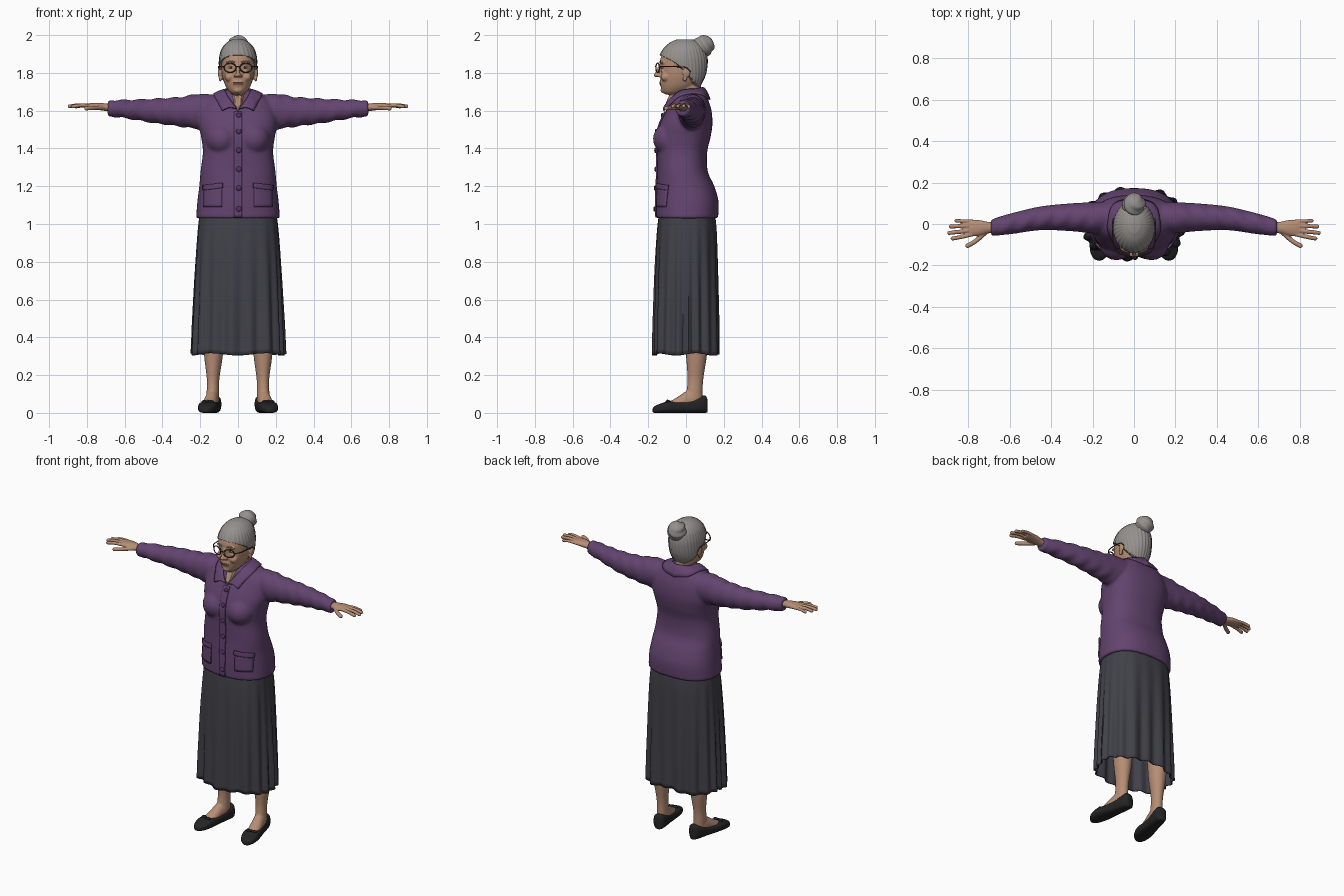
import bpy, bmesh, math
from mathutils import Vector, Matrix
from mathutils.bvhtree import BVHTree

if "Cube" in bpy.data.objects:
    bpy.data.objects.remove(bpy.data.objects["Cube"])


def material(name, *rgb):
    m = bpy.data.materials.new(name)
    m.diffuse_color = (*rgb, 1)
    m.use_nodes = True
    m.node_tree.nodes["Principled BSDF"].inputs["Base Color"].default_value = m.diffuse_color
    return m


SKIN = material("skin", 0.47, 0.27, 0.175)
HAIR = material("grey hair", 0.30, 0.28, 0.265)
WOOL = material("purple wool", 0.125, 0.058, 0.16)
BUTTON = material("dark purple", 0.085, 0.038, 0.115)
SKIRT = material("charcoal cloth", 0.052, 0.052, 0.066)
SHOE = material("black leather", 0.018, 0.018, 0.019)
FRAME = material("brown frame", 0.07, 0.04, 0.025)
EYE = material("eye white", 0.5, 0.45, 0.4)
LIPS = material("lips", 0.33, 0.14, 0.105)


def spline(rows, steps):
    """Catmull-Rom interpolation of equally long tuples."""
    out = []
    for i in range(len(rows) - 1):
        a, b, c, d = rows[max(i - 1, 0)], rows[i], rows[i + 1], rows[min(i + 2, len(rows) - 1)]
        for k in range(steps):
            t = k / steps
            out.append([0.5 * (2 * q + (r - p) * t + (2 * p - 5 * q + 4 * r - s) * t * t
                               + (3 * q - p - 3 * r + s) * t ** 3) for p, q, r, s in zip(a, b, c, d)])
    return out + [list(rows[-1])]


def skin_rings(bm, rings, caps=True, closed=False):
    vs = [[bm.verts.new(p) for p in r] for r in rings]
    n = len(vs[0])
    for a, b in zip(vs, vs[1:] + (vs[:1] if closed else [])):
        for i in range(n):
            bm.faces.new((a[i], a[(i + 1) % n], b[(i + 1) % n], b[i]))
    if caps and not closed:
        bm.faces.new(vs[0])
        bm.faces.new(vs[-1])


def loft(bm, rows, axis="z", n=48, steps=6, e=2.0, caps=True):
    """Rows are (position on axis, u min, u max, v min, v max) of a superellipse."""
    rings = []
    for t, u0, u1, v0, v1 in spline(rows, steps):
        ring = []
        for i in range(n):
            a = 2 * math.pi * i / n
            c, s = math.cos(a), math.sin(a)
            u = (u0 + u1) / 2 + (u1 - u0) / 2 * math.copysign(abs(c) ** (2 / e), c)
            v = (v0 + v1) / 2 + (v1 - v0) / 2 * math.copysign(abs(s) ** (2 / e), s)
            ring.append({"z": (u, v, t), "x": (t, u, v), "y": (u, t, v)}[axis])
        rings.append(ring)
    skin_rings(bm, rings, caps)


def sym(rows):
    """(z, half width, y front, y back) to full loft rows."""
    return [(z, -w, w, f, b) for z, w, f, b in rows]


def ball(bm, c, r):
    return bmesh.ops.create_uvsphere(bm, u_segments=24, v_segments=16, radius=1,
                                     matrix=Matrix.Translation(c) @ Matrix.Diagonal((*r, 1)))["verts"]


def tube(bm, pts, r, ref=(0, 0, 1), n=10, steps=5, closed=False):
    pts = [Vector(p) for p in (pts if closed else spline(pts, steps))]
    rings, m = [], len(pts)
    for i, p in enumerate(pts):
        nxt = pts[(i + 1) % m] if closed else pts[min(i + 1, m - 1)]
        prv = pts[i - 1] if closed else pts[max(i - 1, 0)]
        side = (nxt - prv).cross(Vector(ref)).normalized()
        up = side.cross(nxt - prv).normalized()
        rings.append([p + r * (math.cos(k * math.tau / n) * side + math.sin(k * math.tau / n) * up)
                      for k in range(n)])
    skin_rings(bm, rings, closed=closed)


def finish(name, bm, mat, voxel=0, smooth=0, solid=0):
    bmesh.ops.recalc_face_normals(bm, faces=bm.faces)
    me = bpy.data.meshes.new(name)
    bm.to_mesh(me)
    bm.free()
    me.materials.append(mat)
    me.shade_smooth()
    me.set_sharp_from_angle(angle=math.radians(45))
    ob = bpy.data.objects.new(name, me)
    bpy.context.collection.objects.link(ob)
    if voxel:
        m = ob.modifiers.new("blend", "REMESH")
        m.mode, m.voxel_size, m.use_smooth_shade = "VOXEL", voxel, True
    if smooth:
        m = ob.modifiers.new("soften", "SMOOTH")
        m.factor, m.iterations = 0.5, smooth
    if solid:
        m = ob.modifiers.new("thickness", "SOLIDIFY")
        m.thickness, m.offset = solid, 0
    return ob


# Cardigan body, bust and sleeves blended into one
bm = bmesh.new()
loft(bm, sym([(1.03, .222, -.158, .170), (1.12, .215, -.158, .172), (1.2, .205, -.155, .15),
              (1.28, .198, -.152, .115), (1.38, .186, -.153, .112), (1.46, .195, -.155, .13),
              (1.53, .208, -.138, .14), (1.6, .20, -.105, .135), (1.65, .175, -.08, .12),
              (1.69, .12, -.055, .105), (1.71, .07, -.03, .09)]), n=64, e=2.4)
for s in (-1, 1):
    ball(bm, (s * .085, -.088, 1.45), (.085, .087, .085))
    sl = bmesh.new()
    loft(sl, [(.10, -.04, .11, 1.53, 1.68), (.20, -.045, .105, 1.505, 1.69), (.30, -.035, .10, 1.515, 1.673),
              (.45, -.03, .085, 1.535, 1.663), (.60, -.05, .05, 1.56, 1.657), (.69, -.058, .022, 1.57, 1.654)],
         "x", steps=10)
    for v in sl.verts:  # soft wrinkles
        if .2 < v.co.x < .66:
            v.co.z += .004 * math.sin(v.co.x * 75 + v.co.y * 40)
        v.co.x *= s
    me = bpy.data.meshes.new("tmp")
    bmesh.ops.recalc_face_normals(sl, faces=sl.faces)
    sl.to_mesh(me)
    bm.from_mesh(me)
    sl.free()
    bpy.data.meshes.remove(me)
cardigan = finish("cardigan", bm, WOOL, .009, 4)

dg = bpy.context.evaluated_depsgraph_get()
dg.update()
tree = BVHTree.FromObject(cardigan, dg)


def front(x, z, off=0.0):
    hit = tree.ray_cast(Vector((x, -1, z)), Vector((0, 1, 0)))[0]
    return Vector((x, (hit.y if hit else -.1) - off, z))


def patch(name, x0, x1, z0, z1, off, tilt=0.0, mat=WOOL):
    """Cloth plate following the cardigan front."""
    bm = bmesh.new()
    nx, nz = 8, max(4, int((z1 - z0) / .015))
    g = [[bm.verts.new(front(x0 + (x1 - x0) * i / nx, z0 + (z1 - z0) * j / nz + tilt * (i / nx - .5), off))
          for i in range(nx + 1)] for j in range(nz + 1)]
    for j in range(nz):
        for i in range(nx):
            bm.faces.new((g[j][i], g[j][i + 1], g[j + 1][i + 1], g[j + 1][i]))
    finish(name, bm, mat, solid=.008)


# Button band, pockets and buttons
patch("button_band", -.02, .02, 1.035, 1.595, .003)
for s, side in ((-1, "right"), (1, "left")):
    a, b = sorted((s * .085, s * .18))
    patch(side + "_pocket", a, b, 1.09, 1.20, .004)
    patch(side + "_pocket_flap", a - .004, b + .004, 1.185, 1.212, .009, s * -.012)
bm = bmesh.new()
for z in (1.08, 1.19, 1.29, 1.39, 1.49, 1.575):
    ball(bm, front(.004, z, .008), (.014, .007, .014))
finish("buttons", bm, BUTTON)

# Collar
bm = bmesh.new()
inner = spline([(.006, -.118, 1.612), (.045, -.085, 1.665), (.066, -.01, 1.70), (.055, .06, 1.72), (0, .092, 1.725)], 6)
outer = spline([(.085, -.122, 1.602), (.108, -.075, 1.645), (.12, .01, 1.675), (.085, .095, 1.67), (0, .13, 1.66)], 6)
for s in (-1, 1):
    g = []
    for p, q in zip(inner, outer):
        row = [Vector(p).lerp(Vector(q), k / 5) + Vector((0, 0, .012 * math.sin(math.pi * k / 5))) for k in range(6)]
        g.append([bm.verts.new((s * v.x, v.y, v.z)) for v in row])
    for a, b in zip(g, g[1:]):
        for k in range(5):
            bm.faces.new((a[k], a[k + 1], b[k + 1], b[k]))
bmesh.ops.remove_doubles(bm, verts=bm.verts, dist=.0005)
collar = finish("collar", bm, WOOL)
m = collar.modifiers.new("lie_on_cardigan", "SHRINKWRAP")
m.target, m.wrap_mode, m.offset = cardigan, "OUTSIDE", .007
collar.modifiers.new("thickness", "SOLIDIFY").thickness = .009

# Skirt with hanging folds
bm = bmesh.new()
loft(bm, sym([(.31, .24, -.165, .165), (.5, .232, -.162, .164), (.75, .222, -.158, .163),
              (.95, .211, -.15, .16), (1.06, .2, -.14, .15)]), n=192, steps=5, e=2.5, caps=False)
for v in bm.verts:
    a = math.atan2(v.co.y / .16, v.co.x / .23)
    k = min(1, (1.06 - v.co.z) / .6)
    f = math.sin(18 * a + 1.2 * math.sin(2 * a) + .5) + .5 * math.sin(7 * a + 1)
    v.co.x += math.cos(a) * .009 * k * f
    v.co.y += math.sin(a) * .009 * k * f
    v.co.z += .006 * k * math.sin(5 * a)
finish("skirt", bm, SKIRT, solid=.006)

# Legs with feet, shoes and bows
for s, side in ((-1, "right"), (1, "left")):
    pivot, turn = Vector((s * .13, .06, 0)), Matrix.Rotation(s * .19, 3, "Z")

    def place(bm):
        bmesh.ops.translate(bm, verts=bm.verts, vec=(s * .13, 0, 0))
        bmesh.ops.rotate(bm, verts=bm.verts, cent=pivot, matrix=turn)

    bm = bmesh.new()
    loft(bm, [(.03, -.03, .03, .01, .09), (.1, -.033, .033, .002, .088), (.18, -.033, .033, .008, .092),
              (.3, -.048, .05, 0, .11), (.42, -.055, .058, -.01, .118), (.62, -.068, .07, -.04, .12)])
    loft(bm, [(.085, -.025, .025, .012, .09), (.04, -.034, .034, .012, .125), (0, -.035, .035, .012, .115),
              (-.05, -.037, .037, .012, .082), (-.10, -.035, .035, .012, .055)], "y")
    place(bm)
    finish(side + "_leg", bm, SKIN, .007, 3)

    bm = bmesh.new()
    loft(bm, [(.112, -.02, .02, .002, .075), (.10, -.034, .034, 0, .092), (.06, -.04, .04, 0, .082),
              (.01, -.041, .041, 0, .066), (-.05, -.047, .047, 0, .06), (-.10, -.051, .051, 0, .06),
              (-.145, -.043, .043, 0, .046), (-.17, -.026, .026, 0, .034), (-.18, -.01, .01, .004, .022)],
         "y", e=2.8)
    place(bm)
    finish(side + "_shoe", bm, SHOE)

    bm = bmesh.new()
    for k in (-1, 1):
        ball(bm, (k * .017, -.098, .06), (.017, .01, .008))
    ball(bm, (0, -.1, .062), (.007, .008, .008))
    place(bm)
    finish(side + "_shoe_bow", bm, SHOE)

# Hands
for s, side in ((-1, "right"), (1, "left")):
    bm = bmesh.new()
    loft(bm, [(.64, -.045, .008, 1.592, 1.632), (.70, -.045, .01, 1.598, 1.638), (.74, -.055, .018, 1.604, 1.642),
              (.78, -.06, .021, 1.61, 1.64), (.805, -.054, .016, 1.616, 1.634)], "x", n=32)
    fingers = [((.78, -.05, 1.625), (.83, -.062, 1.628), (.875, -.07, 1.622)),
               ((.78, -.03, 1.626), (.84, -.037, 1.63), (.892, -.043, 1.623)),
               ((.78, -.008, 1.626), (.83, -.01, 1.63), (.884, -.012, 1.623)),
               ((.77, .012, 1.624), (.82, .014, 1.626), (.858, .016, 1.62)),
               ((.715, -.04, 1.615), (.765, -.083, 1.615), (.803, -.105, 1.612))]
    for i, f in enumerate(fingers):
        r = (.010, .010, .010, .009, .0115)[i]
        tube(bm, f, r)
        ball(bm, f[-1], (r, r, r))
    for v in bm.verts:
        v.co.x *= s
    finish(side + "_hand", bm, SKIN, .004, 2)

# Head, neck, nose, cheeks, brows and ears blended together
bm = bmesh.new()
loft(bm, sym([(1.60, .01, -.112, 0), (1.63, .03, -.106, .05), (1.66, .042, -.09, .07),
              (1.70, .05, -.068, .08), (1.74, .052, -.06, .08), (1.78, .055, -.05, .08)]))
loft(bm, sym([(1.685, .025, -.108, -.05), (1.70, .046, -.126, 0), (1.73, .066, -.134, .05),
              (1.77, .08, -.136, .075), (1.81, .087, -.135, .085), (1.86, .088, -.138, .09),
              (1.90, .085, -.126, .09), (1.94, .07, -.10, .08), (1.965, .045, -.06, .05)]), e=2.15)
tube(bm, [(0, -.132, 1.84), (0, -.146, 1.815), (0, -.156, 1.793)], .010, ref=(1, 0, 0))
ball(bm, (0, -.155, 1.789), (.014, .016, .012))
ball(bm, (0, -.122, 1.708), (.022, .013, .014))
ball(bm, (0, -.128, 1.748), (.032, .012, .02))
for s in (-1, 1):
    ball(bm, (s * .014, -.145, 1.786), (.010, .012, .009))
    ball(bm, (s * .045, -.108, 1.778), (.026, .026, .024))
    ball(bm, (s * .038, -.124, 1.856), (.026, .012, .008))
    ball(bm, (s * .037, -.122, 1.808), (.018, .010, .006))
    ball(bm, (s * .097, .002, 1.80), (.010, .022, .028))
    ball(bm, (s * .094, -.006, 1.77), (.008, .012, .016))
    tube(bm, [(s * .014, -.07, 1.70), (s * .012, -.092, 1.66), (s * .006, -.108, 1.62)], .007, ref=(1, 0, 0))
finish("head", bm, SKIN, .005, 2)

# Eyes, eyebrows and mouth
for s, side in ((-1, "right"), (1, "left")):
    bm = bmesh.new()
    ball(bm, (s * .037, -.122, 1.829), (.014, .010, .0065))
    finish(side + "_eye", bm, EYE)
    bm = bmesh.new()
    ball(bm, (s * .037, -.130, 1.829), (.006, .0035, .006))
    finish(side + "_iris", bm, FRAME)
    bm = bmesh.new()
    tube(bm, [(s * .018, -.137, 1.856), (s * .04, -.134, 1.863), (s * .06, -.121, 1.855)], .0035)
    finish(side + "_eyebrow", bm, HAIR)
bm = bmesh.new()
for z in (1.741, 1.749):
    ball(bm, (0, -.134, z), (.026, .007, .0042))
finish("mouth", bm, LIPS)

# Glasses
bm = bmesh.new()
for s in (-1, 1):
    ring = [(s * .042 + .031 * math.cos(a), -.150 + .3 * (.031 * s * math.cos(a)), 1.827 + .025 * math.sin(a))
            for a in (math.tau * i / 32 for i in range(32))]
    tube(bm, ring, .0032, ref=(0, 1, 0), closed=True)
    tube(bm, [(s * .073, -.141, 1.832), (s * .096, -.11, 1.834), (s * .103, -.05, 1.833), (s * .102, .0, 1.828),
              (s * .1, .025, 1.805)], .003, ref=(1, 0, 0))
tube(bm, [(-.012, -.158, 1.83), (0, -.161, 1.835), (.012, -.158, 1.83)], .003)
finish("glasses", bm, FRAME)

# Swept-back hair, tucked under the skin below the hairline
bm = bmesh.new()
loft(bm, sym([(1.72, .055, -.03, .07), (1.76, .084, -.08, .092), (1.80, .096, -.12, .107), (1.85, .101, -.142, .114),
              (1.89, .098, -.14, .112), (1.93, .085, -.118, .10), (1.96, .06, -.085, .075), (1.978, .03, -.045, .035)]),
     n=160, steps=10)
for v in bm.verts:
    t = v.co.y + .13
    a = math.atan2(v.co.y, v.co.x)
    low = v.co.z < 1.888 - .35 * t - 2.5 * t * abs(t)
    k = .82 if low else 1 + .012 * math.sin(32 * a + 30 * v.co.z)
    v.co.x *= k
    v.co.y = -.02 + (v.co.y + .02) * k
finish("hair", bm, HAIR)

# Twisted bun
bm = bmesh.new()
c = Vector((0, .093, 1.943))
for v in bmesh.ops.create_uvsphere(bm, u_segments=64, v_segments=32, radius=1)["verts"]:
    a = math.atan2(v.co.y, v.co.x)
    k = 1 + .07 * math.sin(3 * a + 7 * v.co.z) * math.sqrt(max(0, 1 - v.co.z ** 2))
    d = Matrix.Rotation(-.6, 3, "X") @ Vector((v.co.x * .054 * k, v.co.y * .056 * k, v.co.z * .056))
    v.co = c + d
finish("bun", bm, HAIR)
